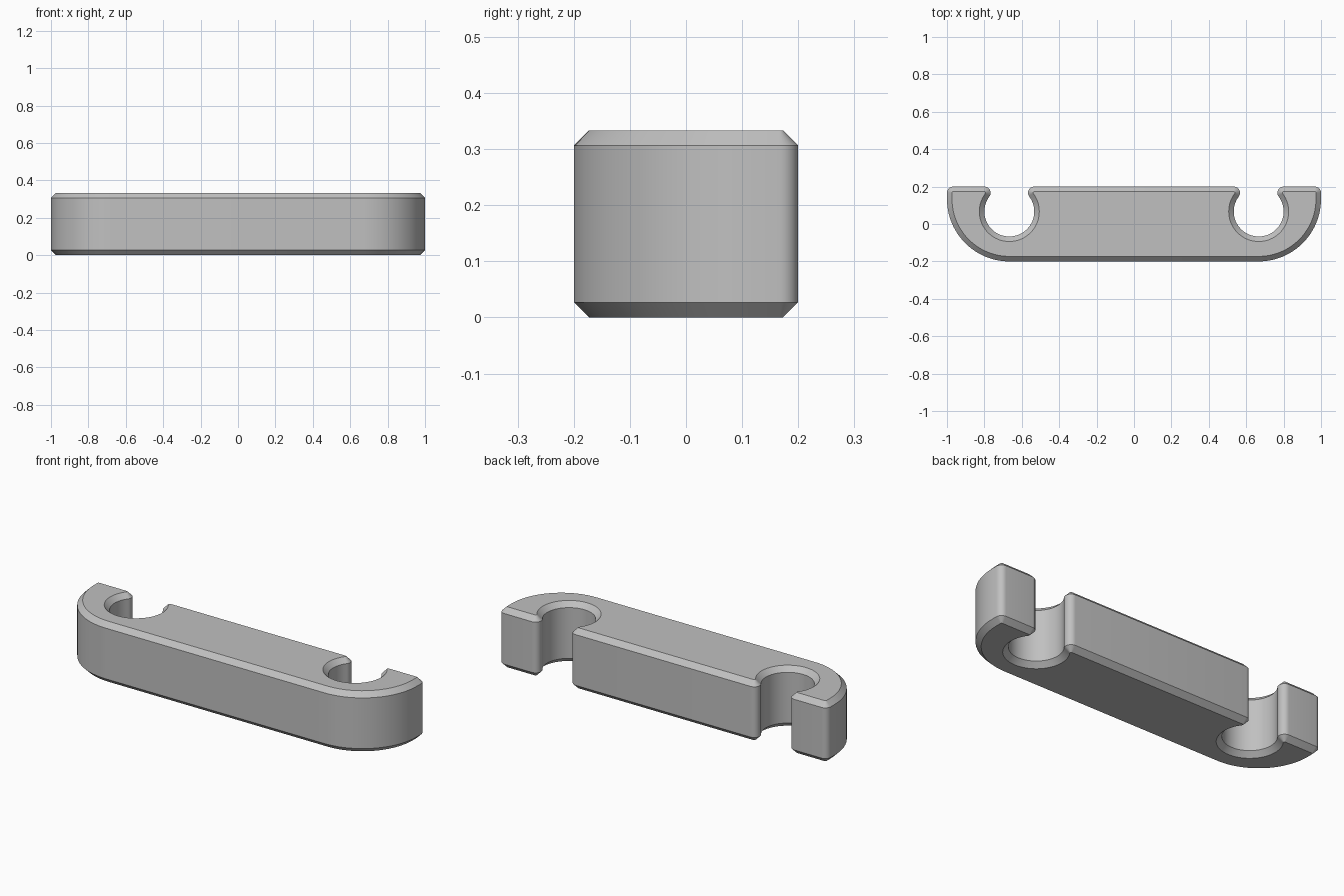
import bpy, bmesh
from math import atan2, cos, sin, radians, pi

cube = bpy.data.objects.get("Cube")
if cube:
    bpy.data.objects.remove(cube, do_unlink=True)

HEIGHT = 1 / 3
CHAMFER = 0.027
CORNER = 1 / 30      # rounding of the lips and back corners
HOLE = 2 / 15        # radius of the clip openings
END = 1 / 3          # radius of the rounded front corners
CX = 2 / 3           # x of the clip centres


def arc(x, y, r, start, stop, steps):
    return [(x + r * cos(start + (stop - start) * i / steps),
             y + r * sin(start + (stop - start) * i / steps)) for i in range(steps + 1)]


def outline(inset):
    """Tangent arcs of the left half, mirrored; inset moves it into the solid."""
    small = CORNER - inset
    back = 0.2 - CORNER
    touch = atan2(0.1, HOLE)   # direction where lip and opening meet
    half = arc(CX, HOLE, END - inset, -pi / 2, 0, 24)
    half += arc(1 - CORNER, back, small, 0, pi / 2, 8)
    half += arc(CX + HOLE, back, small, pi / 2, pi + touch, 12)
    half += arc(CX, HOLE / 2, HOLE + inset, touch, -pi - touch, 48)[1:-1]
    half += arc(CX - HOLE, back, small, -touch, pi / 2, 12)
    return half + [(-x, y) for x, y in reversed(half)]


# Double clip bar: four stacked outlines with chamfered top and bottom
bm = bmesh.new()
levels = [(0, CHAMFER), (CHAMFER, 0), (HEIGHT - CHAMFER, 0), (HEIGHT, CHAMFER)]
rings = [[bm.verts.new((x, y, z)) for x, y in outline(inset)] for z, inset in levels]
for low, high in zip(rings, rings[1:]):
    for i in range(len(low)):
        j = (i + 1) % len(low)
        bm.faces.new((low[i], low[j], high[j], high[i]))
bm.faces.new(rings[0][::-1])
bm.faces.new(rings[-1])
bmesh.ops.recalc_face_normals(bm, faces=bm.faces)
mesh = bpy.data.meshes.new("double_clip_bar")
bm.to_mesh(mesh)
bm.free()

# Plain grey
grey = bpy.data.materials.new("light_grey")
grey.use_nodes = True
colour = (0.53, 0.53, 0.53, 1)
grey.diffuse_color = colour
grey.node_tree.nodes["Principled BSDF"].inputs["Base Color"].default_value = colour
mesh.materials.append(grey)

bar = bpy.data.objects.new("double_clip_bar", mesh)
bpy.context.collection.objects.link(bar)
bpy.ops.object.select_all(action='DESELECT')
bar.select_set(True)
bpy.context.view_layer.objects.active = bar
bpy.ops.object.shade_smooth_by_angle(angle=radians(30))
